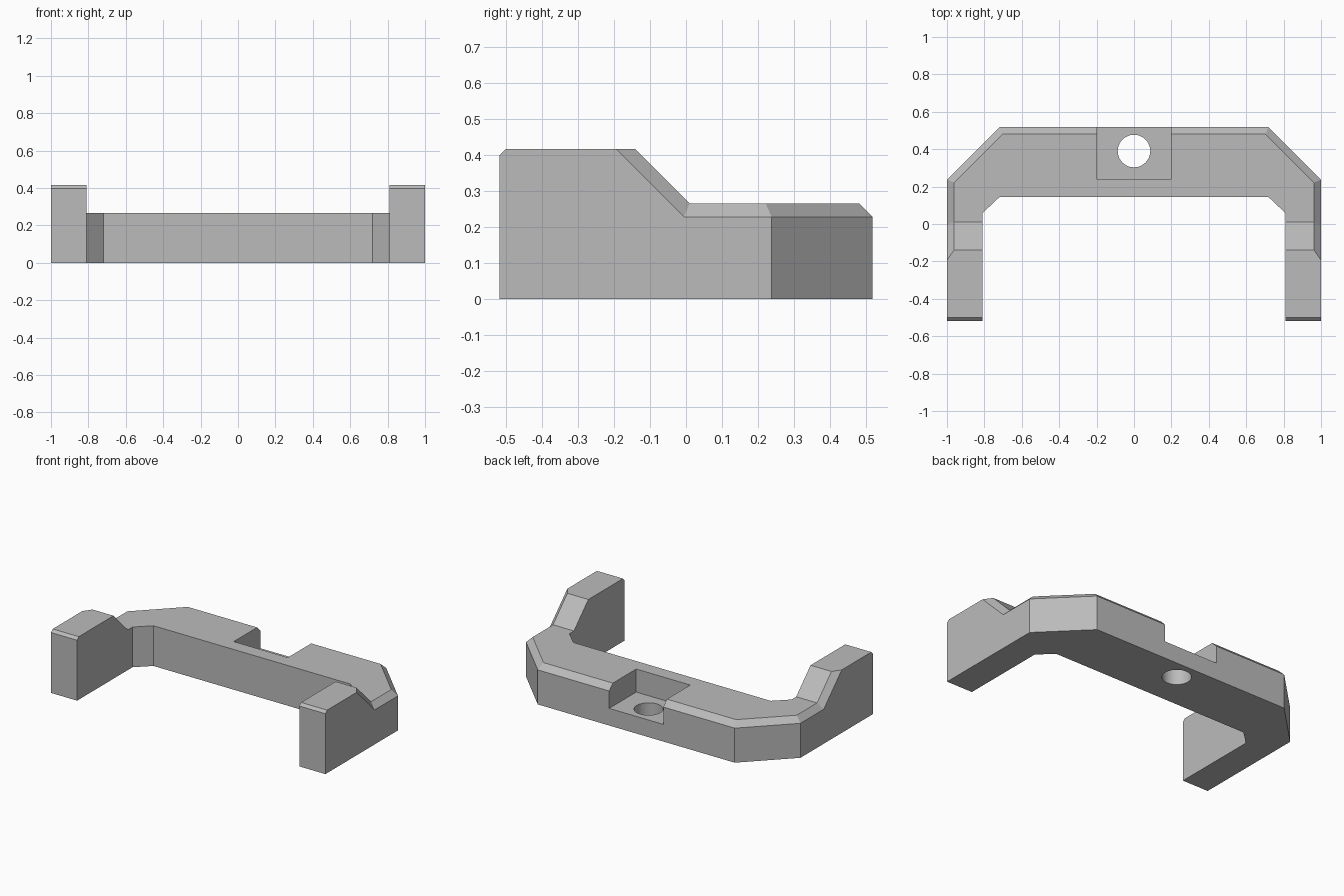
import bpy
import bmesh
from mathutils import Vector

default = bpy.data.objects.get("Cube")
if default:
    bpy.data.objects.remove(default, do_unlink=True)

grey = bpy.data.materials.new("plain grey")
grey.use_nodes = True
colour = (0.5, 0.5, 0.5, 1)
grey.diffuse_color = colour
grey.node_tree.nodes["Principled BSDF"].inputs["Base Color"].default_value = colour

LOW, HIGH, CHAMFER = 0.265, 0.415, 0.0375


def prism(name, points, direction):
    """Closed solid made by extruding a flat outline."""
    bm = bmesh.new()
    face = bm.faces.new([bm.verts.new(p) for p in points])
    grown = bmesh.ops.extrude_face_region(bm, geom=[face])
    moved = [v for v in grown["geom"] if isinstance(v, bmesh.types.BMVert)]
    bmesh.ops.translate(bm, verts=moved, vec=Vector(direction))
    bmesh.ops.recalc_face_normals(bm, faces=bm.faces)
    mesh = bpy.data.meshes.new(name)
    bm.to_mesh(mesh)
    bm.free()
    mesh.materials.append(grey)
    obj = bpy.data.objects.new(name, mesh)
    bpy.context.collection.objects.link(obj)
    return obj


def cut(target, cutter):
    """Subtract the cutter for good, then remove it."""
    cutter.hide_render = True
    mod = target.modifiers.new("cut", "BOOLEAN")
    mod.operation = "DIFFERENCE"
    mod.solver = "EXACT"
    mod.object = cutter
    bpy.ops.object.select_all(action="DESELECT")
    bpy.context.view_layer.objects.active = target
    target.select_set(True)
    bpy.ops.object.modifier_apply(modifier=mod.name)
    bpy.data.objects.remove(cutter, do_unlink=True)


# U-shaped bracket: half plan mirrored across x
half = [(0.81, -0.518), (1, -0.518), (1, 0.237), (0.718, 0.518)]
inner = [(0.718, 0.145), (0.81, 0.058)]
left = inner + half
plan = left + [(-x, y) for x, y in reversed(left)]
bracket = prism("bracket", [(x, y, 0) for x, y in plan], (0, 0, HIGH))

# Lowered back with sloped shoulders on both arms
side = [(0.01, LOW), (-0.19, LOW + 0.2), (0.7, LOW + 0.2), (0.7, LOW)]
cut(bracket, prism("step_cutter", [(-1.2, y, z) for y, z in side], (2.4, 0, 0)))

# Chamfers along the outer rim and the arm tips
bm = bmesh.new()
bm.from_mesh(bracket.data)
bmesh.ops.dissolve_limit(bm, angle_limit=0.01, verts=bm.verts, edges=bm.edges)
rim, tips = [], []
for edge in bm.edges:
    mid = (edge.verts[0].co + edge.verts[1].co) / 2
    outside = abs(mid.x) > 0.99 or mid.y > 0.51 or abs(mid.x) + mid.y > 1.22
    if mid.z > 0.2 and mid.y > -0.16 and outside:
        rim.append(edge)
    if mid.z > 0.4 and mid.y < -0.51:
        tips.append(edge)
bmesh.ops.bevel(bm, geom=tips, offset=0.017, segments=1, affect="EDGES")
rim = [e for e in rim if e.is_valid]
bmesh.ops.bevel(bm, geom=rim, offset=CHAMFER, segments=1, affect="EDGES",
                clamp_overlap=False)
bm.to_mesh(bracket.data)
bm.free()

# Square recess in the middle of the back
recess = [(-0.197, 0.237), (0.197, 0.237), (0.197, 0.7), (-0.197, 0.7)]
cut(bracket, prism("recess_cutter", [(x, y, 0.113) for x, y in recess], (0, 0, 0.4)))

# Round bolt hole through the recess floor
bpy.ops.mesh.primitive_cylinder_add(vertices=48, radius=0.087, depth=1,
                                    location=(0, 0.39, 0))
hole = bpy.context.object
hole.name = "hole_cutter"
hole.data.materials.append(grey)
cut(bracket, hole)

bpy.ops.object.shade_smooth_by_angle(angle=0.4)
